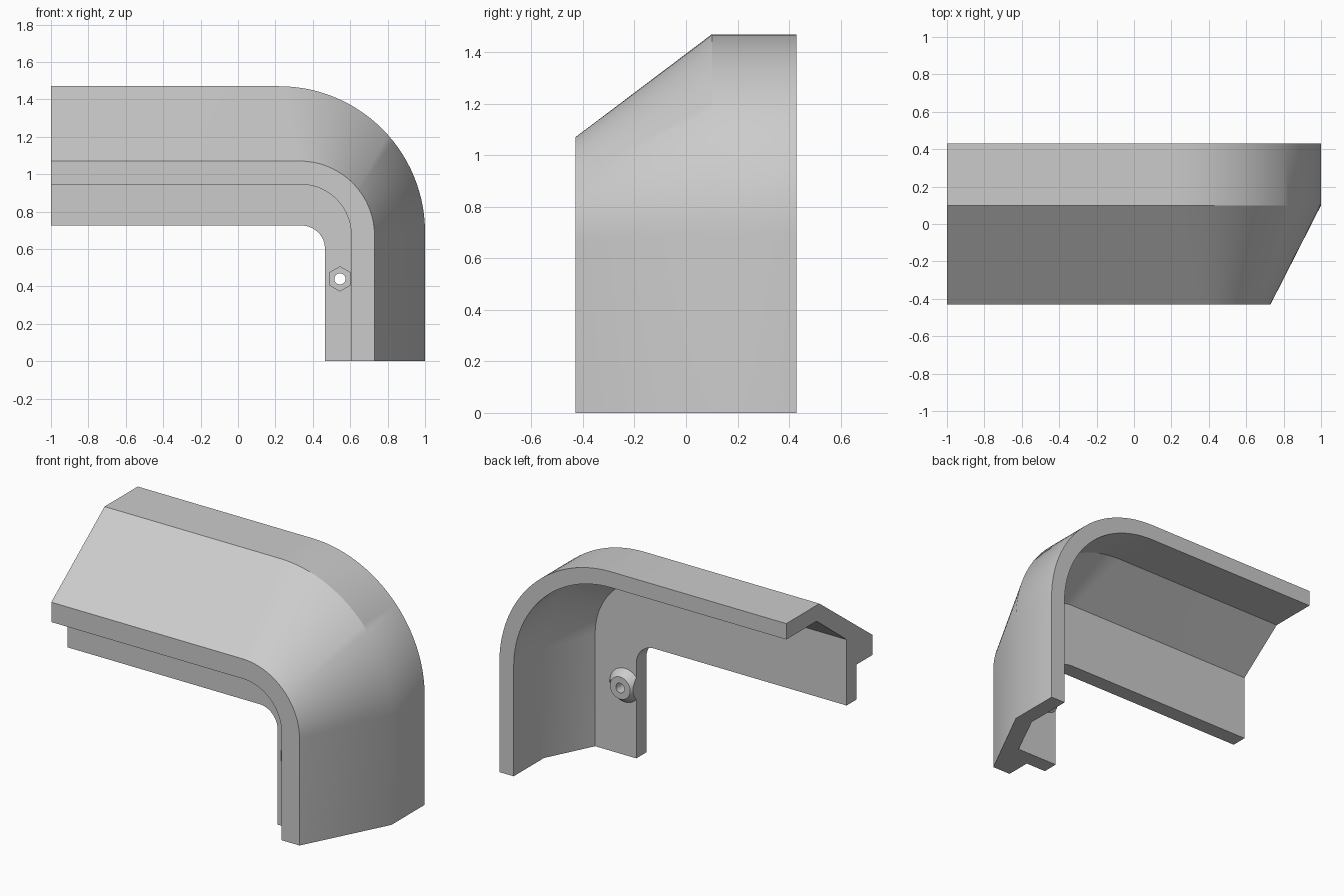
import bpy, bmesh, math
from mathutils import Matrix, Vector

cube = bpy.data.objects.get("Cube")
if cube:
    bpy.data.objects.remove(cube, do_unlink=True)

grey = bpy.data.materials.new("plain grey")
grey.use_nodes = True
COLOUR = (0.6, 0.6, 0.6, 1)
grey.diffuse_color = COLOUR
grey.node_tree.nodes["Principled BSDF"].inputs["Base Color"].default_value = COLOUR


def make_object(name, bm):
    bmesh.ops.recalc_face_normals(bm, faces=bm.faces)
    mesh = bpy.data.meshes.new(name)
    bm.to_mesh(mesh)
    bm.free()
    mesh.materials.append(grey)
    obj = bpy.data.objects.new(name, mesh)
    bpy.context.collection.objects.link(obj)
    return obj


def cone_along_y(name, sides, r_front, r_back, y_front, y_back):
    """Round or many-sided plug centred on the screw axis."""
    bm = bmesh.new()
    place = Matrix.Translation((SCREW_X, (y_front + y_back) / 2, SCREW_Z))
    bmesh.ops.create_cone(bm, cap_ends=True, segments=sides, radius1=r_front,
                          radius2=r_back, depth=y_back - y_front,
                          matrix=place @ Matrix.Rotation(-math.pi / 2, 4, 'X'))
    return make_object(name, bm)


def cut(obj, cutter):
    cutter.hide_render = True
    mod = obj.modifiers.new("cut", 'BOOLEAN')
    mod.operation = 'DIFFERENCE'
    mod.solver = 'EXACT'
    mod.object = cutter
    bpy.context.view_layer.objects.active = obj
    bpy.ops.object.modifier_apply(modifier=mod.name)


SCREW_X, SCREW_Z = 0.545, 0.44
PLATE_X = 0.465
STEPS = 28

# Section corners: depth y, x on the upright arm, z on the level arm, bend radius
section = [
    (0.43, 1.0, 1.47, 0.78), (0.10, 1.0, 1.47, 0.78),
    (-0.43, 0.73, 1.07, 0.40), (-0.43, 0.605, 0.945, 0.27),
    (-0.27, 0.605, 0.945, 0.27), (-0.27, PLATE_X, 0.725, 0.125),
    (-0.17, PLATE_X, 0.725, 0.125), (-0.17, 0.752, 1.14, 0.43),
    (0.128, 0.90, 1.37, 0.68), (0.43, 0.90, 1.37, 0.68),
]


def bent_path(y, x, z, r):
    """Level run, quarter bend, then upright run down to the floor."""
    angles = [math.pi / 2 * i / STEPS for i in range(STEPS + 1)]
    bend = [(x - r + r * math.sin(a), y, z - r + r * math.cos(a)) for a in angles]
    return [(-1, y, z)] + bend + [(x, y, 0)]


# Bent trim shell
bm = bmesh.new()
rails = [[bm.verts.new(p) for p in bent_path(*corner)] for corner in section]
for a, b in zip(rails, rails[1:] + rails[:1]):
    for i in range(len(a) - 1):
        bm.faces.new((a[i], a[i + 1], b[i + 1], b[i]))
for end in (0, -1):
    bm.faces.new([rail[end] for rail in rails])
shell = make_object("bent_trim", bm)

# Tapered screw boss behind the plate, trimmed flush with the plate edge
boss = cone_along_y("screw_boss", 32, 0.11, 0.07, -0.175, -0.122)
bm = bmesh.new()
bmesh.ops.create_cube(bm, size=0.4, matrix=Matrix.Translation(
    Vector((PLATE_X - 0.2, -0.15, SCREW_Z))))
trimmer = make_object("edge_trimmer", bm)
cut(boss, trimmer)

# Hexagonal nut pocket and through hole
pocket = cone_along_y("nut_pocket_cutter", 6, 0.065, 0.065, -0.35, -0.19)
hole = cone_along_y("hole_cutter", 24, 0.03, 0.03, -0.4, 0.0)
cut(shell, pocket)
cut(shell, hole)
cut(boss, hole)
for helper in (trimmer, pocket, hole):
    bpy.data.objects.remove(helper, do_unlink=True)

# Smooth shading with crisp edges
bpy.ops.object.select_all(action='DESELECT')
for obj in (shell, boss):
    obj.select_set(True)
bpy.context.view_layer.objects.active = shell
bpy.ops.object.shade_smooth_by_angle(angle=math.radians(30))
